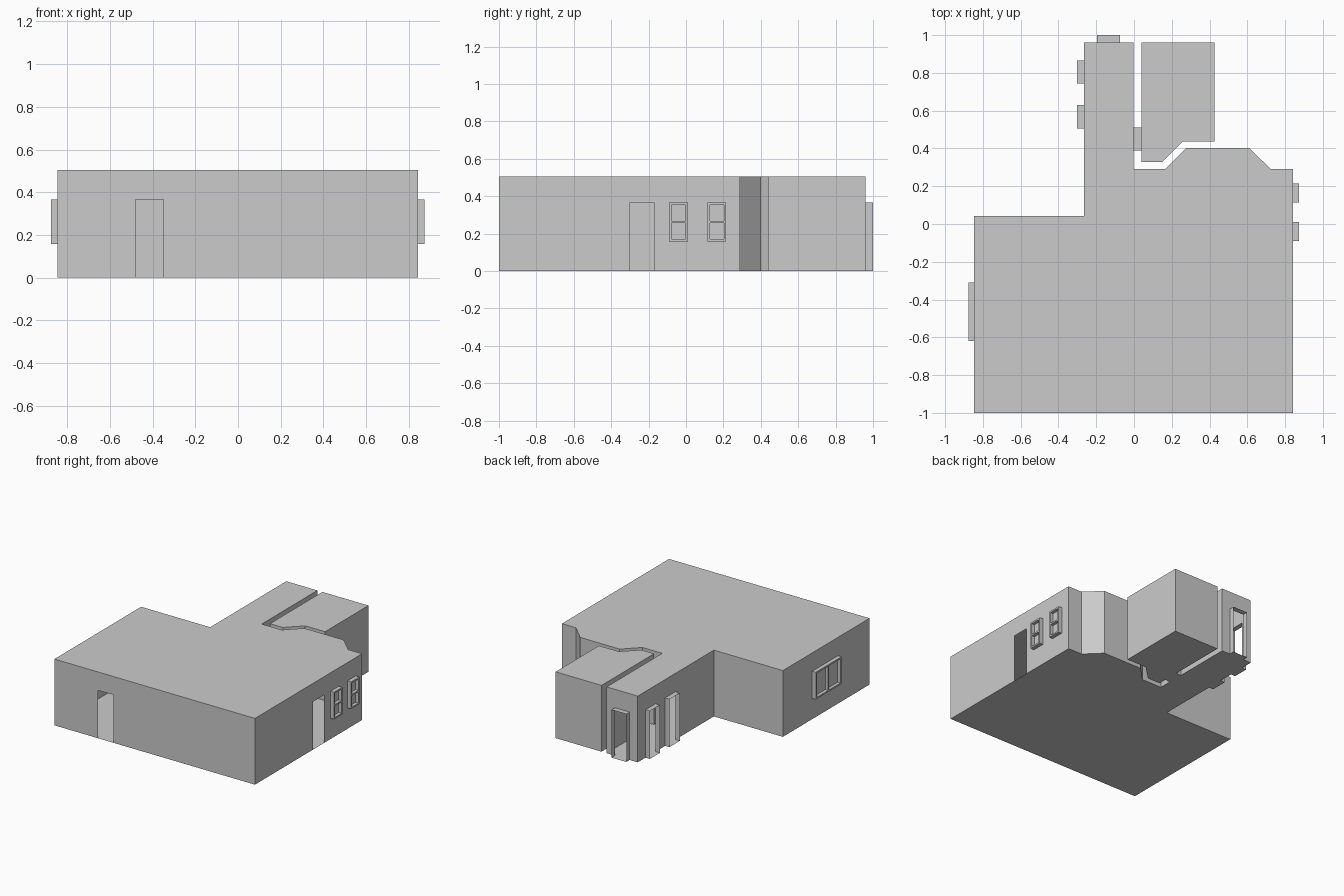
import bpy, bmesh
from mathutils import Vector

if "Cube" in bpy.data.objects:
    bpy.data.objects.remove(bpy.data.objects["Cube"])

H = 0.505       # room height
DOOR = 0.365    # door head height
SILL = 0.158    # window sill height


def finish(name, bm, normals=False):
    bmesh.ops.remove_doubles(bm, verts=bm.verts, dist=1e-5)
    if normals:
        bmesh.ops.recalc_face_normals(bm, faces=bm.faces)
    me = bpy.data.meshes.new(name)
    bm.to_mesh(me)
    bm.free()
    ob = bpy.data.objects.new(name, me)
    bpy.context.collection.objects.link(ob)
    return ob


def quad(bm, *pts):
    bm.faces.new([bm.verts.new(p) for p in pts])


def box(bm, lo, hi):
    m = bmesh.ops.create_cube(bm, size=1)
    for v in m['verts']:
        v.co = [(l + h) / 2 + c * (h - l) for l, h, c in zip(lo, hi, v.co)]


def room(name, outline, openings):
    """Hollow thin-walled room; openings = {wall: [(lo, hi, z0, z1, tunnel depth)]}."""
    bm = bmesh.new()
    for i, p in enumerate(outline):
        q = outline[(i + 1) % len(outline)]
        P, Q = Vector((*p, 0)), Vector((*q, 0))
        d = (Q - P).normalized()
        out = Vector((d.y, -d.x, 0))
        axis = 0 if abs(d.x) > abs(d.y) else 1

        def at(t, z, off=0.0):
            return P + d * t + out * off + Vector((0, 0, z))

        def panel(a, b, z0, z1):
            if z1 - z0 > 1e-5:
                quad(bm, at(a, z0), at(b, z0), at(b, z1), at(a, z1))

        spans = []
        for lo, hi, z0, z1, dep in openings.get(i, []):
            a, b = sorted(abs(c - p[axis]) for c in (lo, hi))
            spans.append((a, b, z0, z1, dep))
        t = 0
        for a, b, z0, z1, dep in sorted(spans):
            panel(t, a, 0, H)
            panel(a, b, 0, z0)
            panel(a, b, z1, H)
            t = b
            if dep:  # reveal tunnel projecting outward
                ring = [(a, z0), (a, z1), (b, z1), (b, z0)]
                for (s0, w0), (s1, w1) in zip(ring, ring[1:] + ring[:1]):
                    quad(bm, at(s0, w0), at(s1, w1), at(s1, w1, dep), at(s0, w0, dep))
        panel(t, (Q - P).length, 0, H)
    # floor and ceiling
    bm.faces.new([bm.verts.new((*p, 0)) for p in reversed(outline)])
    bm.faces.new([bm.verts.new((*p, H)) for p in outline])
    return finish(name, bm)


def window(name, x_wall, x_out, y0, y1, vertical):
    """Frame, one glazing bar and a recessed pane."""
    w = 0.012
    bm = bmesh.new()
    xs = sorted((x_wall, x_out))

    def bar(a, b, z0, z1):
        box(bm, (xs[0], a, z0), (xs[1], b, z1))

    bar(y0, y0 + w, SILL, DOOR)
    bar(y1 - w, y1, SILL, DOOR)
    bar(y0 + w, y1 - w, SILL, SILL + w)
    bar(y0 + w, y1 - w, DOOR - w, DOOR)
    ym, zm = (y0 + y1) / 2, (SILL + DOOR) / 2
    if vertical:
        bar(ym - w / 2, ym + w / 2, SILL + w, DOOR - w)
    else:
        bar(y0 + w, y1 - w, zm - w / 2, zm + w / 2)
    pane = sorted((x_wall, x_wall + 0.2 * (x_out - x_wall)))
    box(bm, (pane[0], y0 + w, SILL + w), (pane[1], y1 - w, DOOR - w))
    me = finish(name, bm)
    return me


# main rooms with bay and rear wing
room("main_rooms",
     [(-.847, -1), (.843, -1), (.843, .29), (.725, .29), (.61, .402), (.277, .402),
      (.165, .29), (-.003, .29), (-.003, .96), (-.265, .96), (-.265, .043), (-.847, .043)],
     {0: [(-.48, -.35, 0, DOOR, 0)],
      1: [(-.30, -.17, 0, DOOR, 0), (-.09, .01, SILL, DOOR, 0), (.115, .215, SILL, DOOR, 0)],
      7: [(.39, .51, 0, DOOR, .043)],
      8: [(-.197, -.073, 0, DOOR, .04)],
      9: [(.505, .63, 0, DOOR, .037), (.745, .865, 0, DOOR, .037)],
      11: [(-.62, -.31, SILL, DOOR, 0)]})

# separate back room, reached by the wing passage
room("back_room",
     [(.04, .328), (.148, .328), (.26, .438), (.427, .438), (.427, .96), (.04, .96)],
     {5: [(.39, .51, 0, DOOR, 0)]})

# windows
for i, y in enumerate((-.09, .115)):
    window(f"right_window_{i + 1}", .843, .873, y, y + .1, False)
window("left_window", -.847, -.877, -.62, -.31, True)
